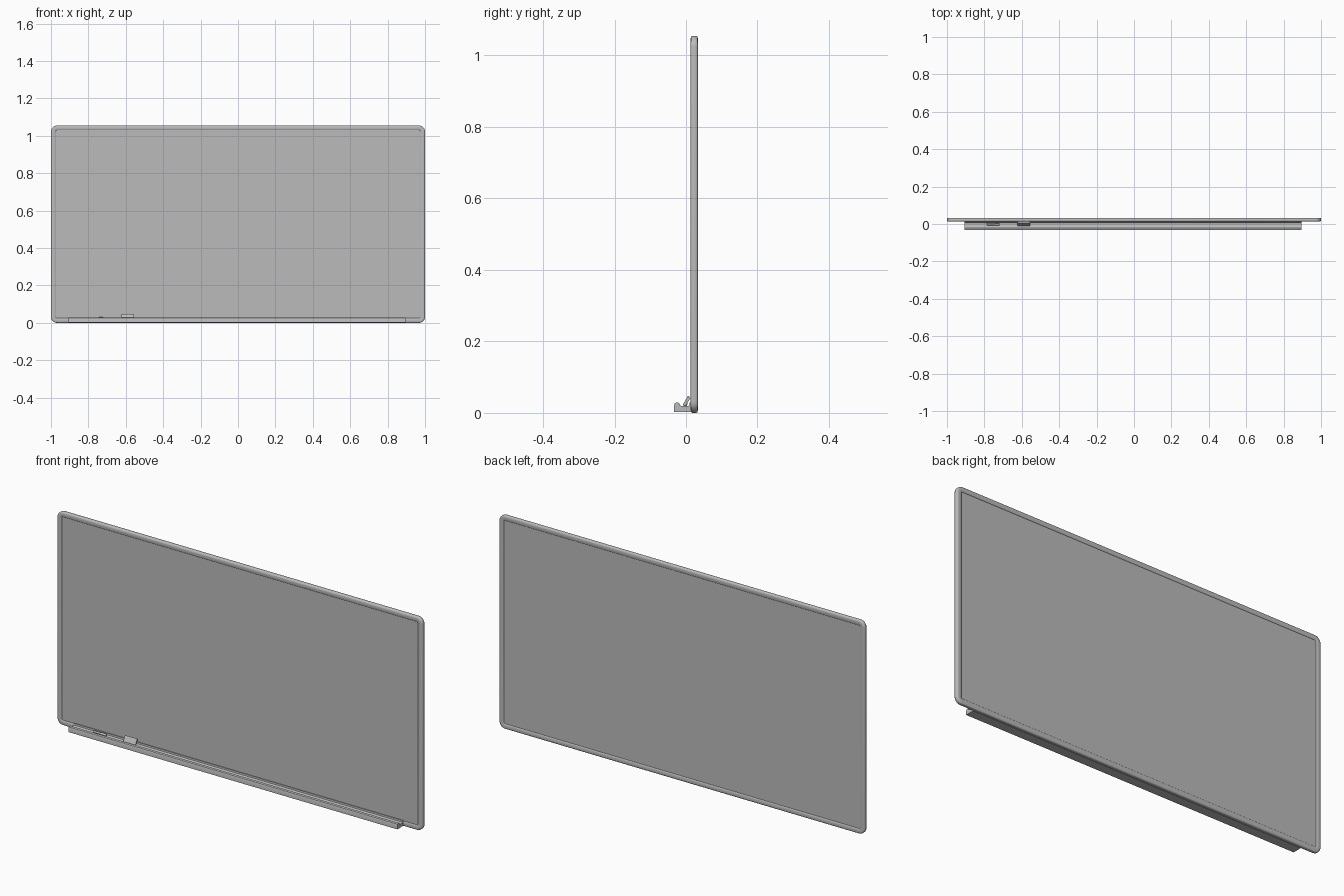
import bpy, math
from mathutils import Vector

cube = bpy.data.objects.get("Cube")
if cube:
    bpy.data.objects.remove(cube, do_unlink=True)

WIDTH, HEIGHT, RADIUS = 2.0, 1.055, 0.032

grey = bpy.data.materials.new("plain grey")
grey.use_nodes = True
colour = (0.5, 0.5, 0.5, 1)
grey.diffuse_color = colour
grey.node_tree.nodes["Principled BSDF"].inputs["Base Color"].default_value = colour


def make(name, verts, faces, angle=35):
    mesh = bpy.data.meshes.new(name)
    mesh.from_pydata(verts, [], faces)
    mesh.materials.append(grey)
    obj = bpy.data.objects.new(name, mesh)
    bpy.context.collection.objects.link(obj)
    bpy.ops.object.select_all(action="DESELECT")
    obj.select_set(True)
    bpy.context.view_layer.objects.active = obj
    bpy.ops.object.mode_set(mode="EDIT")
    bpy.ops.mesh.select_all(action="SELECT")
    bpy.ops.mesh.normals_make_consistent(inside=False)
    bpy.ops.object.mode_set(mode="OBJECT")
    bpy.ops.object.shade_smooth_by_angle(angle=math.radians(angle))
    return obj


def rounded_loop(inset, y, steps=8):
    """Rounded rectangle in the board plane, shrunk by inset."""
    r = RADIUS - inset
    loop = []
    for corner in range(4):
        sx, sz = ((1, 1), (-1, 1), (-1, -1), (1, -1))[corner]
        cx = sx * (WIDTH / 2 - RADIUS)
        cz = HEIGHT / 2 + sz * (HEIGHT / 2 - RADIUS)
        for i in range(steps + 1):
            a = math.pi / 2 * (corner + i / steps)
            loop.append((cx + r * math.cos(a), y, cz + r * math.sin(a)))
    return loop


def skin(loops, closed):
    """Join successive loops with quads, capping the ends when open."""
    n, m = len(loops[0]), len(loops)
    verts = [v for loop in loops for v in loop]
    faces = [(j * n + i, j * n + (i + 1) % n,
              (j + 1) % m * n + (i + 1) % n, (j + 1) % m * n + i)
             for j in range(m if closed else m - 1) for i in range(n)]
    if not closed:
        faces += [tuple(range(n)), tuple(range((m - 1) * n, m * n))]
    return verts, faces


def extrude_x(name, profile, x0, x1):
    loops = [[(x, y, z) for y, z in profile] for x in (x0, x1)]
    return make(name, *skin(loops, False))


# Frame: rounded aluminium section swept round the board
section = [(0.026, 0.019), (0.024, 0.0145), (0.021, 0.013), (0.007, 0.013),
           (0.002, 0.0145), (0, 0.018), (0, 0.029), (0.002, 0.0318),
           (0.007, 0.033), (0.021, 0.033), (0.024, 0.0315), (0.026, 0.027)]
make("frame", *skin([rounded_loop(d, y) for d, y in section], True), 50)

# Writing panel, recessed on both sides
make("writing_panel", *skin([rounded_loop(0.024, y) for y in (0.0165, 0.0295)], False))

# Tray: front lip, shallow trough and rear rail
tray = [(0.0135, 0.002), (0.0135, 0.029), (0.010, 0.029), (0.009, 0.021),
        (0.006, 0.019), (-0.013, 0.019), (-0.016, 0.021), (-0.018, 0.026),
        (-0.021, 0.029), (-0.026, 0.029), (-0.031, 0.027), (-0.033, 0.022),
        (-0.033, 0.002), (-0.031, 0.002)]
extrude_x("tray", tray, -0.905, 0.895)


# Eraser leaning in the trough: felt block with a wider backing
def tilted(w0, w1, h0, h1):
    along, across = Vector((0.5, 0.866)), Vector((0.866, -0.5))
    base = Vector((-0.010, 0.021))
    return [tuple(base + across * w + along * h)
            for w, h in ((w0, h0), (w1, h0), (w1, h1), (w0, h1))]


extrude_x("eraser_felt", tilted(0.004, 0.009, 0.003, 0.029), -0.619, -0.558)
extrude_x("eraser_back", tilted(0, 0.005, 0.001, 0.031), -0.622, -0.555)


# Marker lying in the trough, with a wider cap
def turned(name, rings, y, z):
    loops = [[(x, y + r * math.cos(a), z + r * math.sin(a))
              for a in (math.tau * k / 16 for k in range(16))] for x, r in rings]
    return make(name, *skin(loops, False))


turned("marker_barrel", [(-0.788, 0.003), (-0.785, 0.005), (-0.742, 0.005)], -0.002, 0.0245)
turned("marker_cap", [(-0.744, 0.0058), (-0.722, 0.0058), (-0.719, 0.004)], -0.002, 0.0245)
